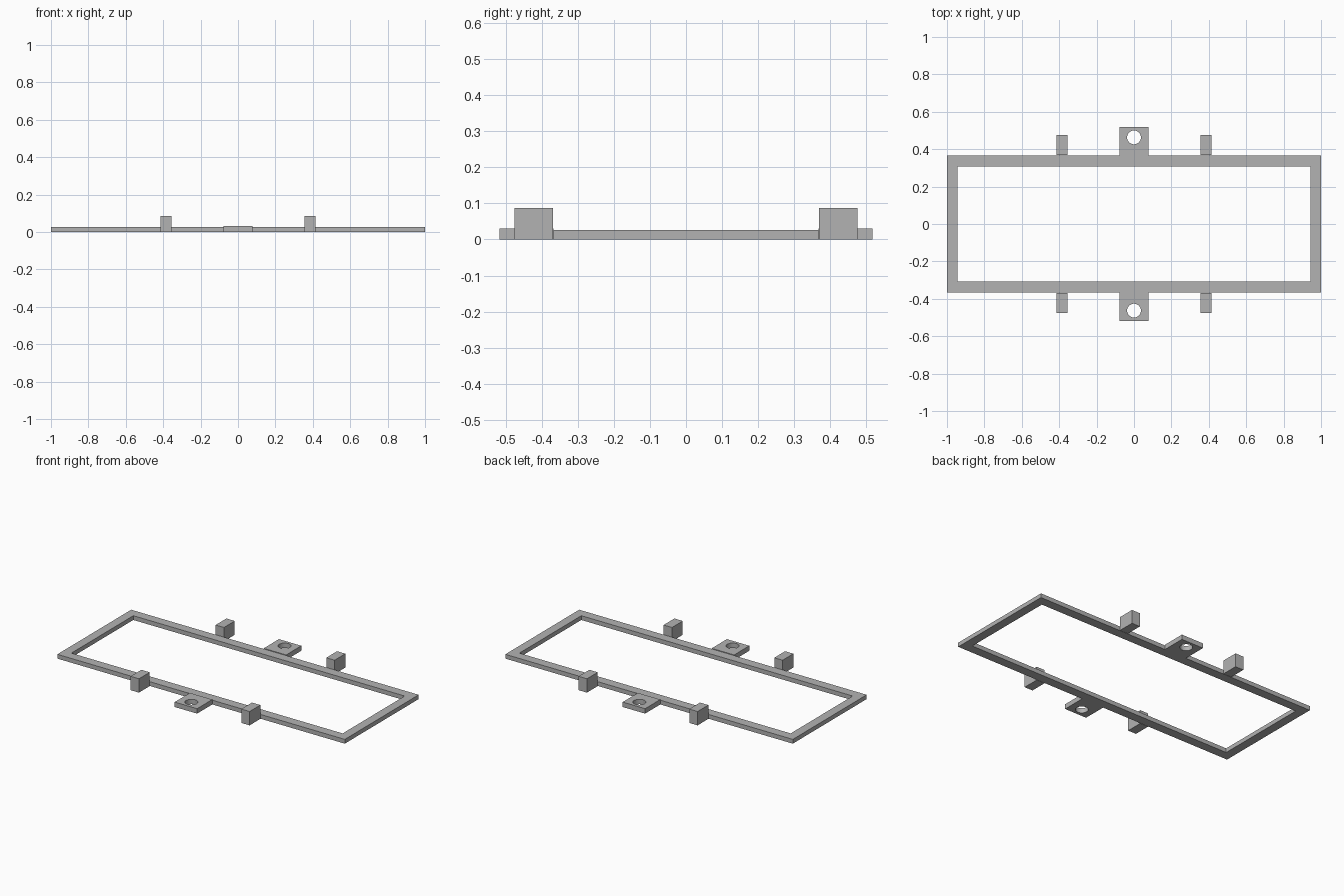
import bpy
from math import cos, sin, tau

cube = bpy.data.objects.get("Cube")
if cube:
    bpy.data.objects.remove(cube)

grey = bpy.data.materials.new("plain grey")
grey.use_nodes = True
grey.diffuse_color = (0.45, 0.45, 0.45, 1)
grey.node_tree.nodes["Principled BSDF"].inputs["Base Color"].default_value = grey.diffuse_color


def rectangle(x0, x1, y0, y1):
    return [(x0, y0), (x1, y0), (x1, y1), (x0, y1)]


def circle(y, radius, sides=40):
    return [(radius * cos(tau * i / sides), y + radius * sin(tau * i / sides))
            for i in range(sides)]


def plate(name, height, *outlines):
    """Extrude the first outline upward from z = 0; further outlines are holes."""
    curve = bpy.data.curves.new(name, "CURVE")
    curve.dimensions = "2D"
    curve.fill_mode = "BOTH"
    curve.extrude = height / 2
    for outline in outlines:
        spline = curve.splines.new("POLY")
        spline.points.add(len(outline) - 1)
        for point, (x, y) in zip(spline.points, outline):
            point.co = (x, y, 0, 1)
        spline.use_cyclic_u = True
    source = bpy.data.objects.new(name + "_outline", curve)
    bpy.context.collection.objects.link(source)
    bpy.context.view_layer.update()
    evaluated = source.evaluated_get(bpy.context.evaluated_depsgraph_get())
    mesh = bpy.data.meshes.new_from_object(evaluated)
    bpy.data.objects.remove(source)
    mesh.materials.clear()
    mesh.materials.append(grey)
    for polygon in mesh.polygons:
        polygon.use_smooth = False
    part = bpy.data.objects.new(name, mesh)
    part.location.z = height / 2
    bpy.context.collection.objects.link(part)
    return part


# Thin rectangular frame
EDGE = 0.367
plate("frame", 0.027,
      rectangle(-1, 1, -EDGE, EDGE),
      rectangle(-0.944, 0.944, -0.308, 0.308))

for end, side in (("front", -1), ("back", 1)):
    # Mounting tab with a screw hole
    y0, y1 = sorted((side * EDGE, side * 0.518))
    plate(end + "_mounting_tab", 0.031,
          rectangle(-0.078, 0.078, y0, y1), circle(side * 0.463, 0.037))

    # Pair of upright posts
    y0, y1 = sorted((side * 0.369, side * 0.476))
    for hand, x in (("right", -0.385), ("left", 0.385)):
        plate(f"{end}_{hand}_post", 0.087,
              rectangle(x - 0.029, x + 0.029, y0, y1))
